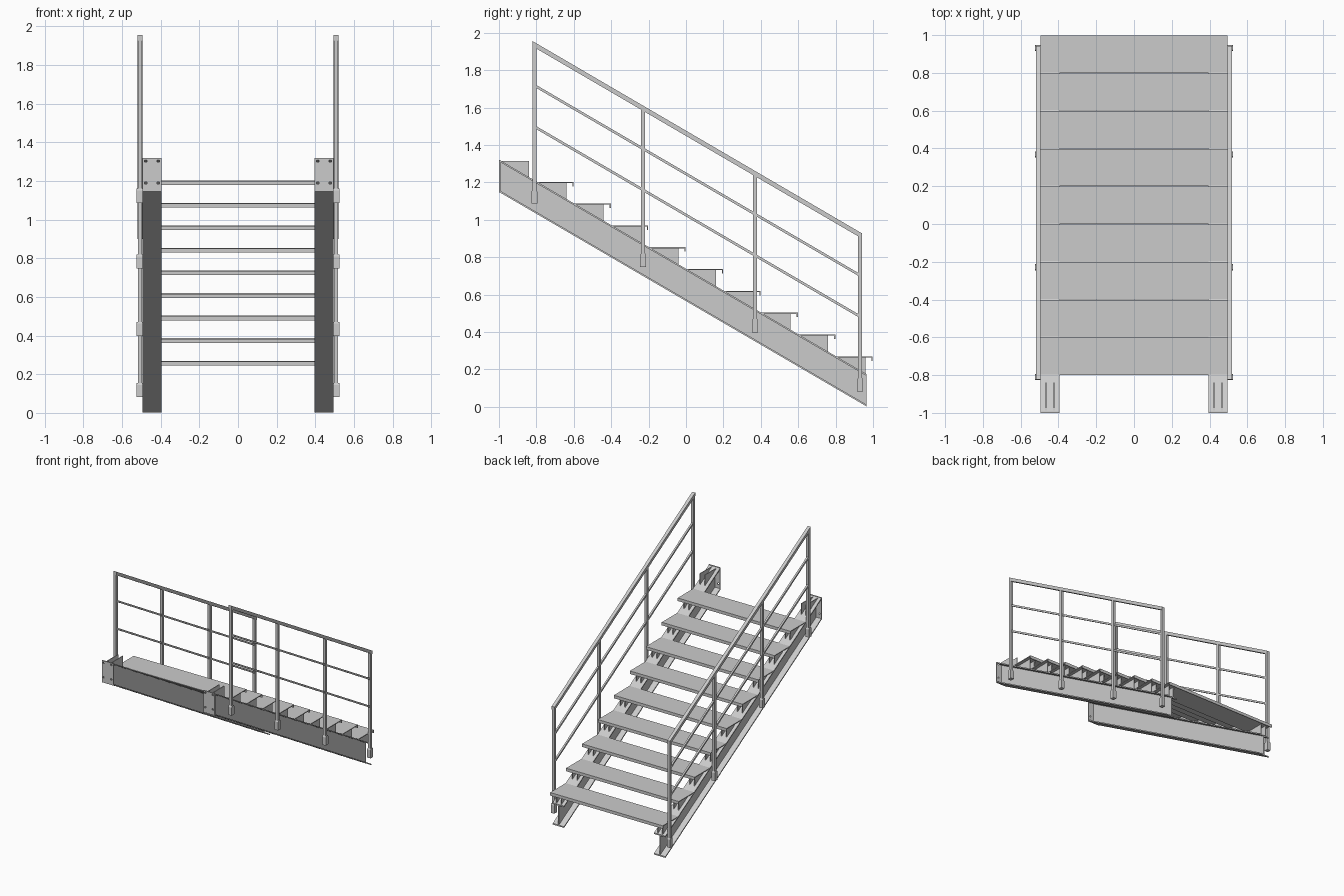
import bpy, bmesh

if "Cube" in bpy.data.objects:
    bpy.data.objects.remove(bpy.data.objects["Cube"])

SLOPE = 0.5835          # drop per unit of run
STEP = 0.2


def prism(name, profile, offset, mirror=True):
    """Closed solid from a planar loop of 3D points swept along an offset."""
    bm = bmesh.new()
    a = [bm.verts.new(p) for p in profile]
    b = [bm.verts.new([p[i] + offset[i] for i in range(3)]) for p in profile]
    bm.faces.new(a)
    bm.faces.new(b[::-1])
    n = len(a)
    for i in range(n):
        bm.faces.new((a[i], b[i], b[(i + 1) % n], a[(i + 1) % n]))
    bmesh.ops.recalc_face_normals(bm, faces=bm.faces)
    me = bpy.data.meshes.new(name)
    bm.to_mesh(me)
    bm.free()
    ob = bpy.data.objects.new(name, me)
    bpy.context.collection.objects.link(ob)
    if mirror:
        ob.modifiers.new("mirror", "MIRROR").use_bisect_axis[0] = False
    return ob


def box(name, x0, x1, y0, y1, z0, z1, mirror=True):
    return prism(name, [(x0, y0, z0), (x1, y0, z0), (x1, y1, z0), (x0, y1, z0)],
                 (0, 0, z1 - z0), mirror)


# I-beam stringers, cut vertically at both ends
xa, xb, xc, w, f = 0.395, 0.495, 0.445, 0.004, 0.010
zb, zt = 1.146, 1.319
section = [(xa, zb), (xb, zb), (xb, zb + f), (xc + w, zb + f),
           (xc + w, zt - f), (xb, zt - f), (xb, zt), (xa, zt),
           (xa, zt - f), (xc - w, zt - f), (xc - w, zb + f), (xa, zb + f)]
prism("stringer", [(x, -0.995, z) for x, z in section],
      (0, 1.96, -1.96 * SLOPE))

# end plates with four bolt holes
plate = box("end_plate", xa, xb, -1.0, -0.992, zb, 1.32)
for x in (0.412, 0.478):
    for z in (1.19, 1.305):
        cutter = box("hole_cutter", x - 0.006, x + 0.006, -1.02, -0.98,
                     z - 0.006, z + 0.006, False)
        cutter.hide_render = True
        cutter.hide_set(True)
        mod = plate.modifiers.new("hole", "BOOLEAN")
        mod.object = cutter
        mod.operation = "DIFFERENCE"
        mod.solver = "EXACT"
        plate.modifiers.move(len(plate.modifiers) - 1, 0)

# triangular tread brackets and folded treads
for i in range(10):
    y, z = -1 + STEP * i, 1.32 - STEP * SLOPE * i
    t = z - 0.006
    for x in (0.421, 0.463):
        prism("tread_bracket", [(x, y + 0.004, t), (x, y + 0.16, t),
                                (x, y + 0.16, z - 0.16 * SLOPE - 0.004),
                                (x, y + 0.004, t - 0.004)], (0.006, 0, 0))
    if i:
        e = y + 0.198
        prism("tread", [(-0.495, a, b) for a, b in
                        ((y, z), (e, z), (e, z - 0.024), (e - 0.006, z - 0.024),
                         (e - 0.006, t), (y, t))], (0.99, 0, 0), False)


# handrails: sloped bars running between the end posts
def rail(name, z_top, height, x0, x1, y0, y1):
    z = z_top - (y0 + 0.82) * SLOPE
    prism(name, [(x0, y0, z - height), (x1, y0, z - height), (x1, y0, z), (x0, y0, z)],
          (0, y1 - y0, -(y1 - y0) * SLOPE))


rail("top_rail", 1.955, 0.028, 0.494, 0.520, -0.822, 0.942)
rail("upper_mid_rail", 1.732, 0.016, 0.500, 0.514, -0.81, 0.93)
rail("lower_mid_rail", 1.512, 0.016, 0.500, 0.514, -0.81, 0.93)

# posts with tapered base sleeves
for y in (-0.811, -0.229, 0.369, 0.931):
    top = 1.94 - (y + 0.82) * SLOPE
    base = 1.086 - (y + 0.811) * SLOPE + (0.012 if y > 0.9 else 0)
    box("post", 0.496, 0.518, y - 0.011, y + 0.011, base + 0.01, top)
    prism("post_sleeve", [(0.494, y + a, base + b) for a, b in
                          ((-0.016, 0), (0.016, 0), (0.016, 0.064),
                           (0.011, 0.074), (-0.011, 0.074), (-0.016, 0.064))],
          (0.030, 0, 0))
